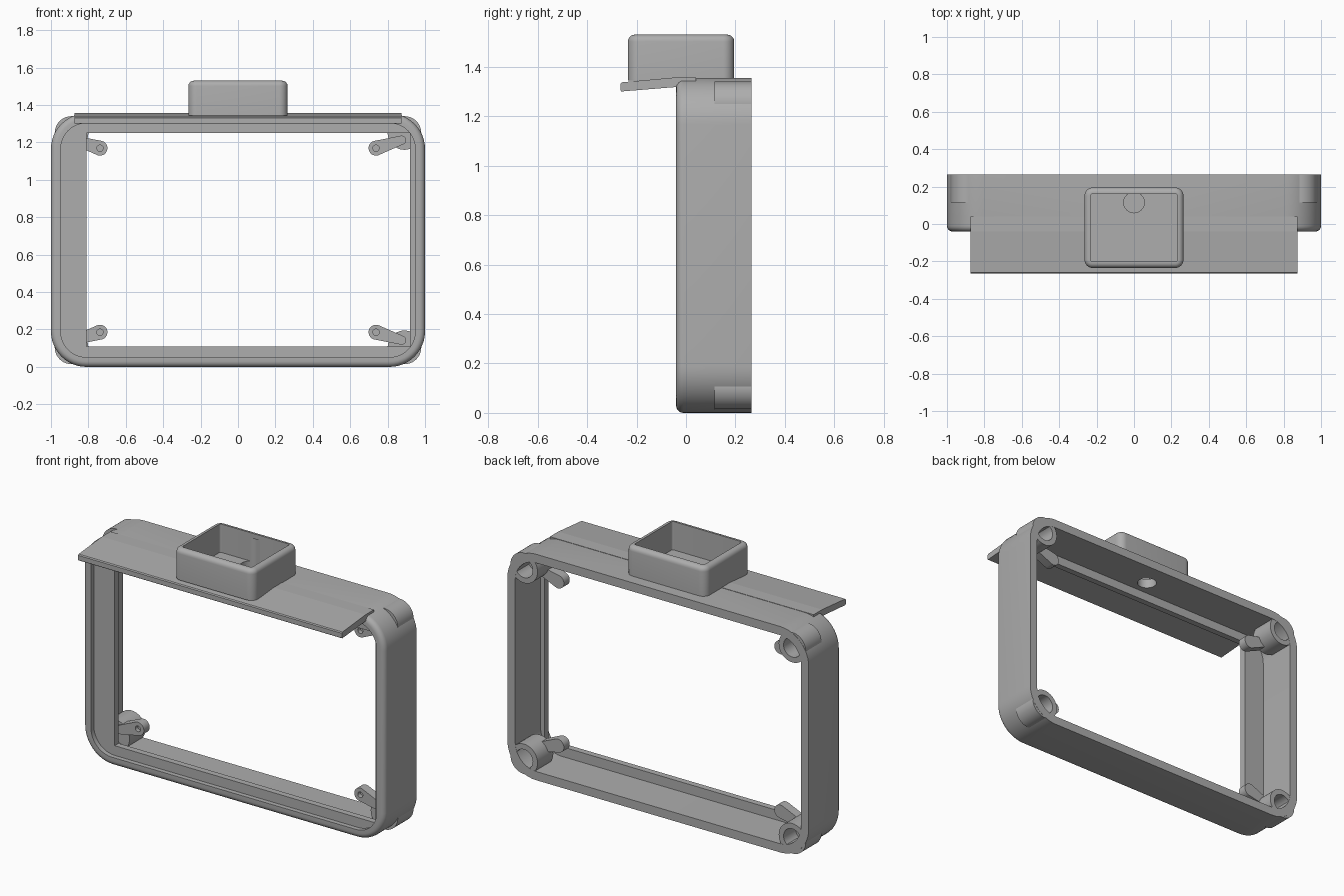
import bpy, bmesh, math
from mathutils import Vector, Matrix

if "Cube" in bpy.data.objects:
    bpy.data.objects.remove(bpy.data.objects["Cube"])

GREY = (0.42, 0.42, 0.42, 1)
mat = bpy.data.materials.new("plain grey")
mat.use_nodes = True
mat.diffuse_color = GREY
mat.node_tree.nodes["Principled BSDF"].inputs["Base Color"].default_value = GREY

MID = 0.6775        # mid height of the frame
BACK = 0.265


def upright(u, v, d):
    """Outline in the xz plane, swept along y."""
    return Vector((u, d, v))


def flat(u, v, d):
    """Outline in the xy plane, swept along z."""
    return Vector((u, v, d))


def finish(name, bm, smooth=True):
    bmesh.ops.recalc_face_normals(bm, faces=bm.faces)
    mesh = bpy.data.meshes.new(name)
    bm.to_mesh(mesh)
    bm.free()
    mesh.materials.append(mat)
    ob = bpy.data.objects.new(name, mesh)
    bpy.context.collection.objects.link(ob)
    if smooth:
        shade(ob)
    return ob


def select(ob):
    bpy.ops.object.select_all(action='DESELECT')
    ob.select_set(True)
    bpy.context.view_layer.objects.active = ob


def shade(ob):
    select(ob)
    bpy.ops.object.shade_smooth_by_angle(angle=math.radians(32))


def cut(ob, *cutters):
    for c in cutters:
        select(ob)
        mod = ob.modifiers.new("cut", 'BOOLEAN')
        mod.operation, mod.object, mod.solver = 'DIFFERENCE', c, 'EXACT'
        bpy.ops.object.modifier_apply(modifier=mod.name)
        bpy.data.objects.remove(c)
    shade(ob)


def rounded(cu, cv, hu, hv, r, seg=12):
    """Rounded rectangle outline."""
    pts = []
    for q, (su, sv) in enumerate(((1, 1), (-1, 1), (-1, -1), (1, -1))):
        for i in range(seg + 1):
            a = math.pi / 2 * (q + i / seg)
            pts.append((cu + su * (hu - r) + r * math.cos(a),
                        cv + sv * (hv - r) + r * math.sin(a)))
    return pts


def capsule(a, ra, b, rb, seg=14):
    """Tapered round-ended arm outline from a to b."""
    pts = []
    ang = math.atan2(b[1] - a[1], b[0] - a[0])
    for c, r, start in ((a, ra, ang + math.pi / 2), (b, rb, ang - math.pi / 2)):
        for i in range(seg + 1):
            t = start + math.pi * i / seg
            pts.append((c[0] + r * math.cos(t), c[1] + r * math.sin(t)))
    return pts


def loft(name, outlines, place, ring=False):
    """Skin (outline, depth) pairs; close into a ring or cap both ends."""
    bm = bmesh.new()
    rows = [[bm.verts.new(place(u, v, d)) for u, v in pts] for pts, d in outlines]
    n = len(rows[0])
    for k in range(len(rows) if ring else len(rows) - 1):
        a, b = rows[k], rows[(k + 1) % len(rows)]
        for i in range(n):
            j = (i + 1) % n
            bm.faces.new((a[i], a[j], b[j], b[i]))
    if not ring:
        bm.faces.new(rows[0])
        bm.faces.new(rows[-1])
    return finish(name, bm)


def box(name, lo, hi):
    lo, hi = Vector(lo), Vector(hi)
    bm = bmesh.new()
    bmesh.ops.create_cube(bm, size=1, matrix=Matrix.Translation((lo + hi) / 2)
                          @ Matrix.Diagonal((*(hi - lo), 1)))
    return finish(name, bm, False)


def rod(name, u, v, r, d0, d1, place, seg=40):
    pts = [(u + r * math.cos(2 * math.pi * i / seg),
            v + r * math.sin(2 * math.pi * i / seg)) for i in range(seg)]
    return loft(name, [(pts, d0), (pts, d1)], place)


def fillet(r, base, steps=5):
    """Inset and depth of a quarter-round edge ending at the given depth."""
    for i in range(steps + 1):
        a = math.pi / 2 * i / steps
        yield r * (1 - math.cos(a)), base + r * math.sin(a)


# Outer frame shell with rounded front rim
def frame_loop(inset):
    return rounded(0, MID, 1 - inset, MID - inset, 0.19 - inset)


profile = [(0, BACK)] + [(i, -d) for i, d in fillet(0.03, 0.01)]
profile += [(0.052, -0.04), (0.052, BACK)]
frame = loft("frame", [(frame_loop(i), y) for i, y in profile], upright, True)
cut(frame, rod("cutter", 0, 0.115, 0.055, 1.2, 1.5, flat))

# Inner lip with off-centre rectangular opening
lip = loft("front_lip", [(frame_loop(0.03), -0.012), (frame_loop(0.03), 0.025)], upright)
cut(lip, box("cutter", (-0.81, -0.2, 0.11), (0.92, 0.2, 1.25)))

# Corner screw posts and swivel arms
for sx, side in ((-1, "right"), (1, "left")):
    for sz, level in ((-1, "lower"), (1, "upper")):
        px, pz = sx * 0.89, MID + sz * 0.573
        ax, az = sx * 0.738, MID + sz * 0.492
        post = rod(f"{level}_{side}_post", px, pz, 0.09, 0.115, BACK - 0.001, upright)
        cut(post, rod("cutter", px, pz, 0.058, 0.15, 0.4, upright))
        outline = capsule((ax, az), 0.04, (sx * 0.875, MID + sz * 0.535), 0.024)
        arm = loft(f"{level}_{side}_arm", [(outline, 0.105), (outline, 0.16)], upright)
        cut(arm, rod("cutter", ax, az, 0.017, 0.05, 0.13, upright, 20))

# Sloping visor over the front
bm = bmesh.new()
section = [(-0.262, 1.30), (-0.265, 1.305), (-0.265, 1.331), (-0.26, 1.337),
           (-0.04, 1.357), (0.04, 1.357), (0.04, 1.34), (-0.04, 1.318)]
face = bm.faces.new([bm.verts.new((-0.875, y, z)) for y, z in section])
swept = bmesh.ops.extrude_face_region(bm, geom=[face])
bmesh.ops.translate(bm, vec=(1.75, 0, 0),
                    verts=[g for g in swept["geom"] if isinstance(g, bmesh.types.BMVert)])
finish("visor", bm, False)


# Open tray on top with a cable hole
def tray_loop(inset):
    return rounded(0, -0.02, 0.265 - inset, 0.215 - inset, max(0.045 - inset, 0.008), 8)


profile = [(0, 1.345)] + list(fillet(0.028, 1.502)) + [(0.034, 1.53), (0.034, 1.36)]
tray = loft("top_tray", [(tray_loop(i), z) for i, z in profile], flat)
cut(tray, rod("cutter", 0, 0.115, 0.055, 1.2, 1.5, flat))
